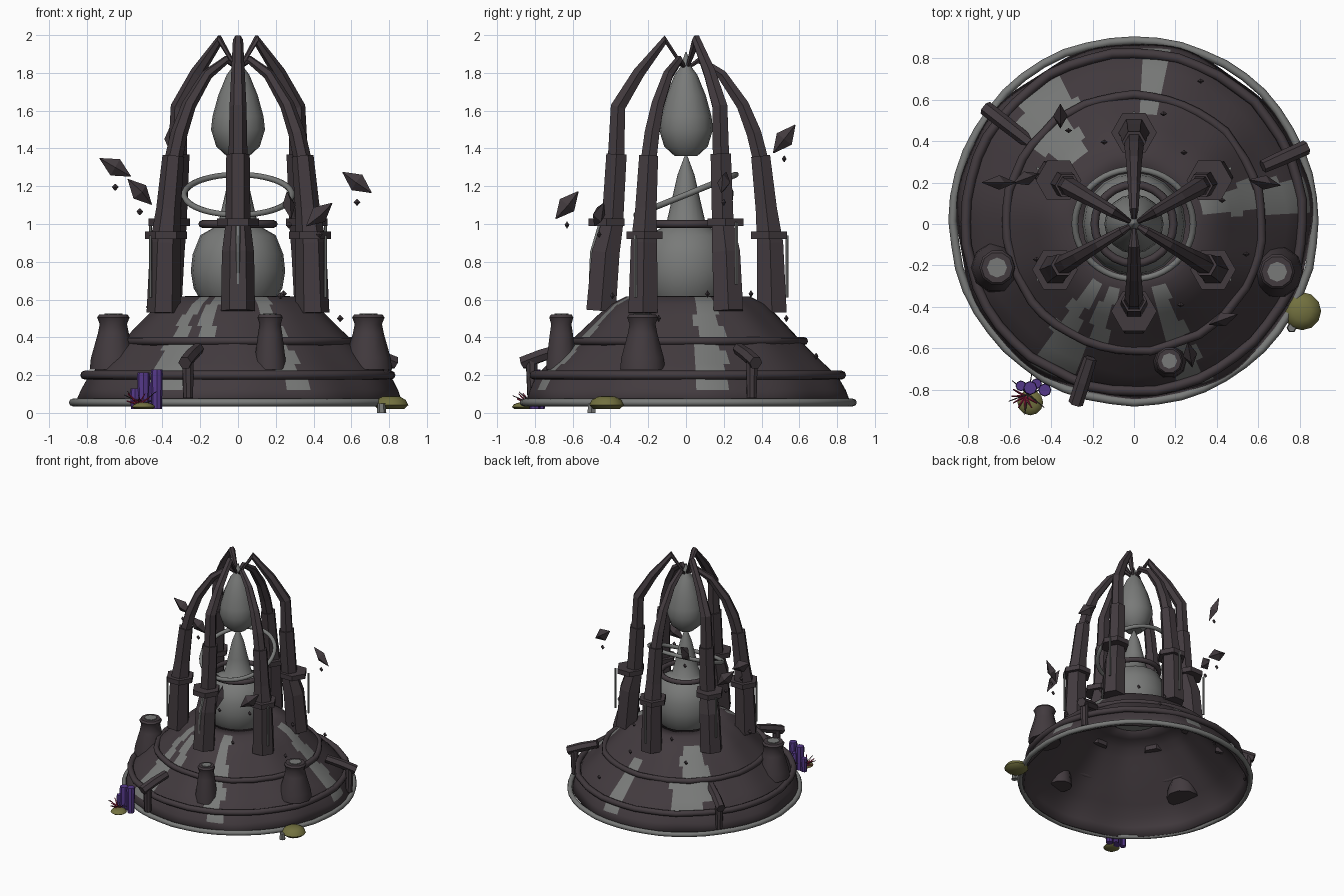
import bpy, bmesh, math, random
from math import sin, cos, pi, radians
from mathutils import Vector, Matrix

random.seed(4)
if "Cube" in bpy.data.objects:
    bpy.data.objects.remove(bpy.data.objects["Cube"])


def material(name, rgb):
    m = bpy.data.materials.new(name)
    m.use_nodes = True
    m.diffuse_color = (*rgb, 1)
    m.node_tree.nodes["Principled BSDF"].inputs["Base Color"].default_value = (*rgb, 1)
    return m


DARK = material("dark plum stone", (0.055, 0.043, 0.049))
GLOW = material("pale grey", (0.19, 0.195, 0.19))
OLIVE = material("olive", (0.17, 0.165, 0.05))
PURPLE = material("purple", (0.09, 0.04, 0.25))
RED = material("red", (0.38, 0.02, 0.07))


def finish(name, bm, mats, smooth=None, turn=0, at=(0, 0, 0)):
    """Turn a bmesh into an object, rotated about z and moved."""
    bmesh.ops.recalc_face_normals(bm, faces=bm.faces)
    bm.transform(Matrix.Translation(at) @ Matrix.Rotation(radians(turn), 4, "Z"))
    me = bpy.data.meshes.new(name)
    bm.to_mesh(me)
    bm.free()
    for m in mats:
        me.materials.append(m)
    ob = bpy.data.objects.new(name, me)
    bpy.context.scene.collection.objects.link(ob)
    if smooth:
        bpy.ops.object.select_all(action="DESELECT")
        ob.select_set(True)
        bpy.context.view_layer.objects.active = ob
        bpy.ops.object.shade_smooth_by_angle(angle=radians(smooth))
    return ob


def skin(bm, rings, caps=True, closed=False):
    """Bridge equal rings of points with quads."""
    vs = [[bm.verts.new(p) for p in ring] for ring in rings]
    n = len(vs[0])
    pairs = list(zip(vs, vs[1:])) + ([(vs[-1], vs[0])] if closed else [])
    for a, b in pairs:
        for i in range(n):
            j = (i + 1) % n
            bm.faces.new((a[i], a[j], b[j], b[i]))
    if caps:
        bm.faces.new(vs[0])
        bm.faces.new(vs[-1])


def lathe(name, profile, n, mats, smooth=None, caps=True, at=(0, 0, 0)):
    bm = bmesh.new()
    skin(bm, [[(r * cos(2 * pi * i / n), r * sin(2 * pi * i / n), z) for i in range(n)]
              for r, z in profile], caps)
    return finish(name, bm, mats, smooth, at=at)


def tube(name, path, sides, mat, turn=0, smooth=None, at=(0, 0, 0)):
    """Tube in the radial plane; path holds (radius from axis, height, thickness)."""
    pts = [Vector((r, 0, z)) for r, z, _ in path]
    side = Vector((0, 1, 0))
    rings = []
    for k, p in enumerate(pts):
        t = (pts[min(k + 1, len(pts) - 1)] - pts[max(k - 1, 0)]).normalized()
        v = t.cross(side)
        rings.append([p + path[k][2] * (side * cos(2 * pi * i / sides) + v * sin(2 * pi * i / sides))
                      for i in range(sides)])
    bm = bmesh.new()
    skin(bm, rings)
    return finish(name, bm, [mat], smooth, turn, at)


def hoop(name, big, small, at, mat, tilt=0, wobble=0, n=48):
    rings = []
    for i in range(n):
        a = 2 * pi * i / n
        r = big + random.uniform(-wobble, wobble)
        rings.append([((r + small * cos(b)) * cos(a), (r + small * cos(b)) * sin(a), small * sin(b))
                      for b in (2 * pi * k / 8 for k in range(8))])
    bm = bmesh.new()
    skin(bm, rings, caps=False, closed=True)
    bm.transform(Matrix.Rotation(radians(tilt), 4, "X"))
    return finish(name, bm, [mat], 60, at=at)


# Hollow flared base with pale worn patches on its outer skin
dome = lathe("base_dome", [(0.86, 0.05), (0.835, 0.12), (0.80, 0.19), (0.73, 0.26), (0.66, 0.33),
                           (0.60, 0.39), (0.53, 0.46), (0.47, 0.52), (0.41, 0.575), (0.33, 0.615),
                           (0.22, 0.62)], 120, [GLOW, DARK], 40, caps=False, at=(0, 0.01, 0))
patches = [(4, 17, 0.12, 0.36), (6, 21, 0.36, 0.6), (78, 87, 0.12, 0.46), (116, 135, 0.2, 0.36),
           (121, 141, 0.28, 0.56), (233, 249, 0.12, 0.36), (232, 241, 0.36, 0.6), (246, 256, 0.36, 0.6),
           (287, 296, 0.12, 0.4), (285, 296, 0.4, 0.6)]
for v in dome.data.vertices:
    a = math.atan2(v.co.y, v.co.x)
    wave = 1 + 0.012 * sin(5 * a + 9 * v.co.z) + 0.008 * sin(11 * a)
    v.co.x *= wave
    v.co.y *= wave
for f in dome.data.polygons:
    c = f.center
    ang = math.degrees(math.atan2(c.y, c.x)) % 360 + 1.2 * sin(40 * c.z)
    hit = any(a < ang < b and lo < c.z < hi for a, b, lo, hi in patches)
    f.material_index = 0 if hit else 1
shell = dome.modifiers.new("thickness", "SOLIDIFY")
shell.thickness = 0.02
shell.material_offset = 1
shell.material_offset_rim = 1

# Hoops around the base
hoop("base_rim", 0.872, 0.02, (0, 0.015, 0.055), GLOW, wobble=0.004)
hoop("lower_band", 0.815, 0.024, (0, 0.01, 0.2), DARK, wobble=0.006)
hoop("upper_band", 0.617, 0.022, (0, 0.005, 0.38), DARK, wobble=0.006)

# Central core: bulb, cone and hanging drop
lathe("core_bulb", [(0.2, 0.6), (0.235, 0.66), (0.25, 0.75), (0.24, 0.84), (0.2, 0.94),
                    (0.13, 0.98), (0.105, 1.0), (0.075, 1.13), (0.045, 1.26), (0.004, 1.37)],
      20, [GLOW], 40)
lathe("core_drop", [(0.06, 1.36), (0.115, 1.41), (0.143, 1.5), (0.135, 1.57), (0.105, 1.68),
                    (0.06, 1.79), (0.03, 1.83), (0.003, 1.91)], 16, [GLOW], 40)
hoop("core_collar", 0.19, 0.02, (0, 0, 1.0), DARK, n=24)
hoop("tilted_halo", 0.285, 0.016, (0, 0, 1.155), GLOW, tilt=22)

# Six claw arms, alternately tall and short
tall_base = [(0.45, 0.54, 0.09), (0.425, 0.85, 0.085), (0.39, 1.0, 0.066), (0.368, 1.37, 0.062)]
tall_claw = [(0.37, 1.36, 0.05), (0.36, 1.62, 0.045), (0.25, 1.8, 0.036), (0.11, 1.975, 0.027), (0.015, 1.83, 0.01)]
short_base = [(0.455, 0.53, 0.09), (0.445, 0.9, 0.08), (0.425, 1.08, 0.065), (0.395, 1.36, 0.058)]
short_claw = [(0.395, 1.34, 0.047), (0.36, 1.48, 0.045), (0.3, 1.63, 0.038), (0.19, 1.79, 0.03),
              (0.07, 1.87, 0.022), (0.015, 1.83, 0.01)]
for k in range(6):
    turn = 60 * k - 90
    tall = k % 2 == 0
    tube("arm_pillar", tall_base if tall else short_base, 6, DARK, turn)
    tube("arm_claw", tall_claw if tall else short_claw, 6, DARK, turn)
    z = 1.01 if tall else 0.94
    rr = 0.42 if tall else 0.44
    tube("arm_collar", [(rr, z - 0.02, 0.11), (rr, z + 0.02, 0.11)], 6, DARK, turn)
    if k:
        tube("hanging_rod", [(0.535, z - 0.33, 0.008), (0.535, z, 0.008)], 6, GLOW, turn)
# Pale seam down the front pillar
tube("front_seam", [(0.508, 0.68, 0.008), (0.498, 0.85, 0.012), (0.455, 0.99, 0.014)], 6, GLOW, -90)

# Flared chimneys with pale mouths
for x, y, s, foot in ((-0.66, -0.21, 1, 0.125), (0.69, -0.23, 1, 0.125), (0.17, -0.66, 0.78, 0.085)):
    lathe("chimney", [(foot, 0.23), (foot * 0.95, 0.29), (0.082 * s, 0.42), (0.072 * s, 0.47), (0.086 * s, 0.505),
                      (0.075 * s, 0.52)], 10, [DARK], 40, at=(x, y, 0))
    lathe("chimney_mouth", [(0.048 * s, 0.5), (0.048 * s, 0.526)], 8, [GLOW], at=(x, y, 0))

# Elbow pipes over the lower edge
for ang, reach in ((24, 0.68), (142, 0.62), (252, 0.68)):
    tube("pipe_post", [(0.855, 0.08, 0.028), (0.86, 0.28, 0.032)], 8, DARK, ang)
    tube("pipe_elbow", [(0.91, 0.265, 0.036), (0.8, 0.305, 0.036), (reach, 0.34, 0.032)], 6, DARK, ang)


def gem(name, at, width, height, tilt, mat, turn=0):
    """Stretched octahedron."""
    bm = bmesh.new()
    skin(bm, [[(w * cos(i * pi / 2), 0.7 * w * sin(i * pi / 2), z) for i in range(4)]
              for w, z in ((0.002, -height / 2), (width, 0), (0.002, height / 2))])
    bm.transform(Matrix.Rotation(radians(tilt), 4, "Y"))
    return finish(name, bm, [mat], turn=turn, at=at)


# Floating shards, each trailing a chip
for x, y, z, tilt, turn in ((-0.65, 0.2, 1.3, -60, 0), (-0.52, 0.22, 1.17, -45, 20), (0.63, 0.2, 1.22, -55, -10),
                            (0.43, -0.46, 1.05, 50, 20), (0.27, -0.63, 1.1, 40, 100), (-0.355, 0.52, 1.45, 38, 90)):
    gem("floating_shard", (x, y, z), 0.05, 0.19, tilt, DARK, turn)
    gem("shard_chip", (x, y, z - 0.105), 0.018, 0.036, 0, DARK)

# Loose chips hovering over the base
for ang, r, z in ((15, 0.44, 0.63), (55, 0.42, 0.63), (75, 0.55, 0.5), (345, 0.56, 0.5), (110, 0.42, 0.63),
                  (200, 0.5, 0.56), (300, 0.45, 0.62), (65, 0.76, 0.3), (125, 0.55, 0.5)):
    gem("base_chip", (r * cos(radians(ang)), r * sin(radians(ang)), z), 0.018, 0.036, 0, DARK)

# Purple stalks
for x, y, r, h in ((-0.5, -0.79, 0.034, 0.215), (-0.43, -0.8, 0.032, 0.23), (-0.545, -0.78, 0.026, 0.13),
                   (-0.47, -0.77, 0.026, 0.16)):
    lathe("purple_stalk", [(r * 0.85, 0.02), (r, h - 0.02), (r * 0.9, h)], 8, [PURPLE], 40, at=(x, y, 0))

# Olive mounds with short stems
for x, y, r, h in ((-0.5, -0.86, 0.062, 0.035), (0.81, -0.42, 0.092, 0.07)):
    lathe("olive_mound", [(r * 0.75, 0.02), (r, 0.02 + h * 0.3), (r * 0.85, 0.02 + h * 0.7),
                          (r * 0.5, 0.02 + h * 0.95), (0.01, 0.02 + h)], 12, [OLIVE], 50, at=(x, y, 0))
lathe("mound_stem", [(0.025, 0), (0.02, 0.05)], 6, [GLOW], at=(0.76, -0.5, 0))

# Thin dark bristles and a thicker red fan
for k in range(6):
    tube("dark_bristle", [(0, 0.05, 0.004), (0.1, 0.07 + 0.05 * random.random(), 0.002)], 4,
         DARK, 60 * k + 20, at=(-0.51, -0.82, 0))
for k in range(7):
    tube("red_bristle", [(0, 0.045, 0.007), (0.065, 0.06 + 0.05 * random.random(), 0.003)], 4,
         RED, 150 + 30 * k, at=(-0.525, -0.83, 0))
